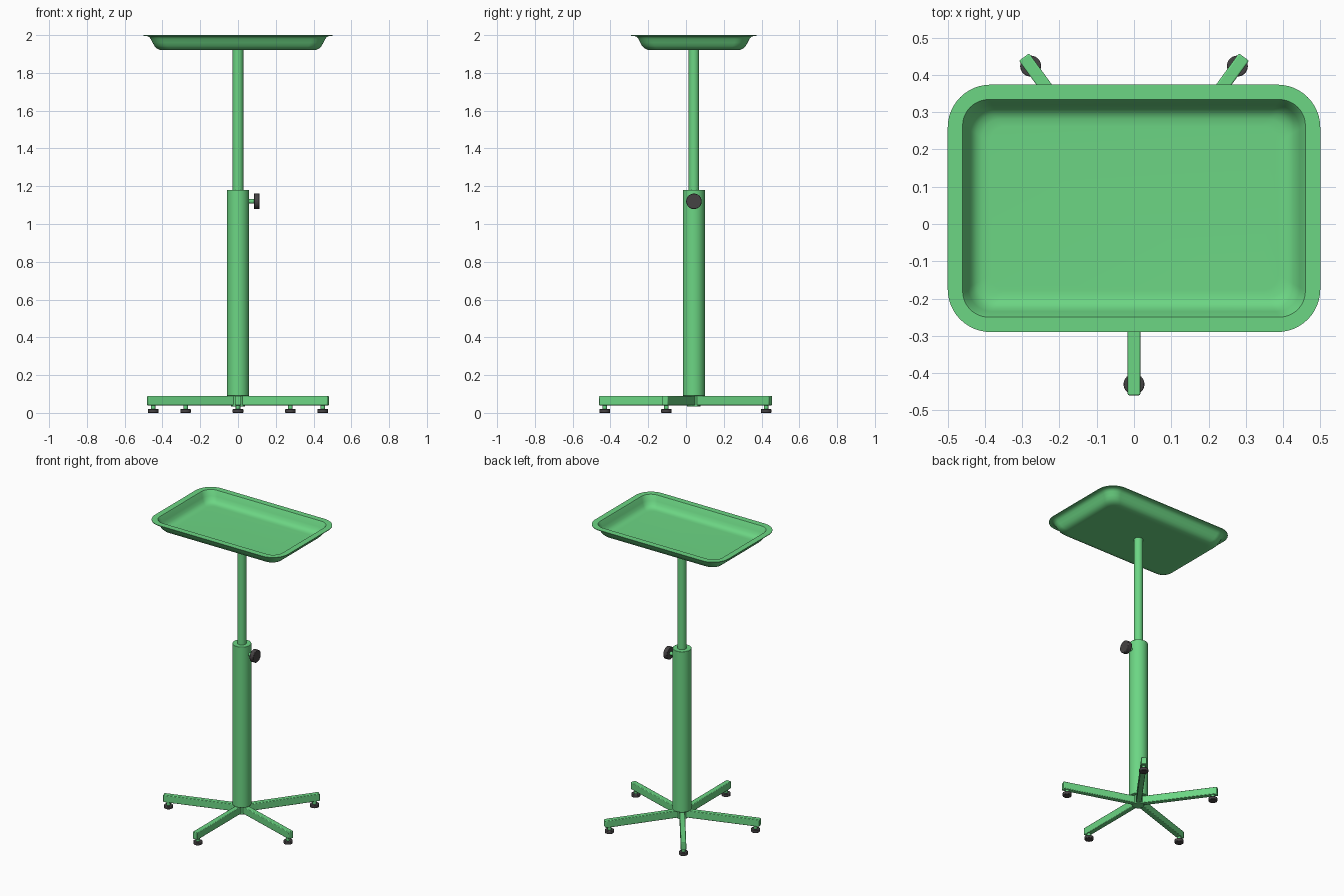
import bpy, bmesh, math
from mathutils import Vector, Matrix

if "Cube" in bpy.data.objects:
    bpy.data.objects.remove(bpy.data.objects["Cube"])

CY = 0.042  # y of the stand's axis


def material(name, rgb):
    m = bpy.data.materials.new(name)
    m.diffuse_color = (*rgb, 1)
    m.use_nodes = True
    m.node_tree.nodes["Principled BSDF"].inputs["Base Color"].default_value = m.diffuse_color
    return m


GREEN = material("green paint", (0.15, 0.67, 0.23))
DARK = material("dark rubber", (0.06, 0.055, 0.057))


def finish(name, bm, mat, bevel=0):
    bmesh.ops.recalc_face_normals(bm, faces=bm.faces[:])
    me = bpy.data.meshes.new(name)
    bm.to_mesh(me)
    bm.free()
    ob = bpy.data.objects.new(name, me)
    bpy.context.collection.objects.link(ob)
    me.materials.append(mat)
    if bevel:
        b = ob.modifiers.new("bevel", 'BEVEL')
        b.width, b.segments, b.limit_method = bevel, 2, 'ANGLE'
    bpy.ops.object.select_all(action='DESELECT')
    ob.select_set(True)
    bpy.context.view_layer.objects.active = ob
    bpy.ops.object.shade_smooth_by_angle(angle=math.radians(40))
    return ob


def rod(name, a, b, r, mat, bevel=0, sides=48):
    """Cylinder from point a to point b."""
    a, b = Vector(a), Vector(b)
    rot = (b - a).to_track_quat('Z', 'Y').to_matrix().to_4x4()
    bm = bmesh.new()
    bmesh.ops.create_cone(bm, cap_ends=True, segments=sides, radius1=r, radius2=r,
                          depth=(b - a).length,
                          matrix=Matrix.Translation((a + b) / 2) @ rot)
    return finish(name, bm, mat, bevel)


def rounded_ring(bm, inset, r, z, n=12):
    """Rounded rectangle loop, inset from the tray's outer edge."""
    hx, hy = 0.5 - inset, 0.332 - inset
    ring = []
    for k, (sx, sy) in enumerate(((1, 1), (-1, 1), (-1, -1), (1, -1))):
        for i in range(n + 1):
            t = math.pi / 2 * (k + i / n)
            ring.append(bm.verts.new((sx * (hx - r) + r * math.cos(t),
                                      CY + sy * (hy - r) + r * math.sin(t), z)))
    return ring


# Tray: lofted from underside centre, out to the rim, and back down inside
profile = [(0.112, 0.05, 1.92), (0.10, 0.055, 1.92), (0.085, 0.06, 1.9225), (0.07, 0.065, 1.93),
           (0.058, 0.068, 1.942), (0.048, 0.07, 1.96), (0.038, 0.075, 1.98),
           (0.03, 0.083, 1.99), (0.018, 0.098, 1.995), (0.0, 0.115, 1.996),
           (0.0, 0.115, 2.0), (0.04, 0.07, 2.0), (0.045, 0.068, 1.992),
           (0.055, 0.065, 1.965), (0.065, 0.06, 1.945), (0.077, 0.055, 1.933),
           (0.092, 0.05, 1.927), (0.112, 0.045, 1.926)]
bm = bmesh.new()
rings = [rounded_ring(bm, *p) for p in profile]
for p, q in zip(rings, rings[1:]):
    for i in range(len(p)):
        j = (i + 1) % len(p)
        bm.faces.new((p[i], p[j], q[j], q[i]))
bm.faces.new(rings[0])
bm.faces.new(rings[-1])
finish("tray", bm, GREEN)

# Telescopic column and base hub
rod("inner_pole", (0, CY, 1.10), (0, CY, 1.922), 0.028, GREEN)
rod("outer_column", (0, CY, 0.09), (0, CY, 1.18), 0.058, GREEN, 0.002, 64)
rod("base_hub", (0, CY, 0.034), (0, CY, 0.092), 0.036, GREEN)

# Height locking knob
rod("knob_stem", (0.05, CY, 1.12), (0.09, CY, 1.12), 0.012, GREEN, 0, 24)
rod("knob", (0.085, CY, 1.12), (0.114, CY, 1.12), 0.041, DARK, 0.003)

# Five legs with levelling feet
for i in range(5):
    a = math.radians(-90 + 72 * i)
    bm = bmesh.new()
    bmesh.ops.create_cube(bm, size=1, matrix=Matrix.Translation((0, CY, 0)) @
                          Matrix.Rotation(a, 4, 'Z') @
                          Matrix.Translation((0.251, 0, 0.0645)) @
                          Matrix.Diagonal((0.502, 0.034, 0.049, 1)))
    finish(f"leg_{i + 1}", bm, GREEN, 0.004)
    x, y = 0.472 * math.cos(a), CY + 0.472 * math.sin(a)
    rod(f"foot_stem_{i + 1}", (x, y, 0.015), (x, y, 0.045), 0.012, GREEN, 0, 24)
    rod(f"foot_pad_{i + 1}", (x, y, 0), (x, y, 0.02), 0.028, DARK, 0.003)
